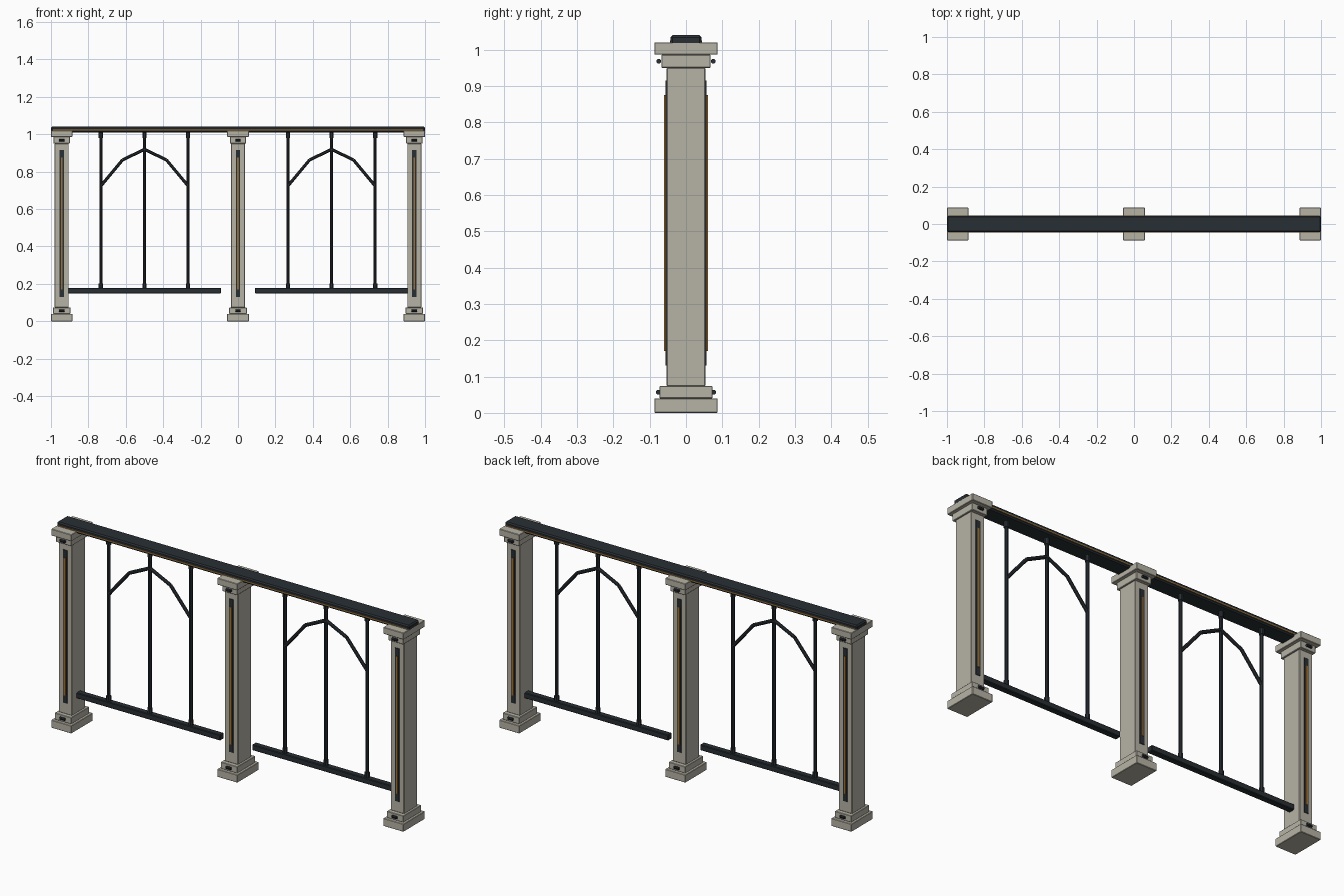
import bpy, bmesh, math
from mathutils import Vector

if "Cube" in bpy.data.objects:
    bpy.data.objects.remove(bpy.data.objects["Cube"])


def material(name, color):
    m = bpy.data.materials.new(name)
    m.diffuse_color = (*color, 1)
    m.use_nodes = True
    m.node_tree.nodes["Principled BSDF"].inputs["Base Color"].default_value = m.diffuse_color
    return m


STONE = material("stone", (0.47, 0.45, 0.38))
IRON = material("dark_iron", (0.022, 0.028, 0.034))
GOLD = material("gold", (0.33, 0.17, 0.04))


def finish(name, bm, mat):
    me = bpy.data.meshes.new(name)
    bm.to_mesh(me)
    bm.free()
    me.materials.append(mat)
    ob = bpy.data.objects.new(name, me)
    bpy.context.collection.objects.link(ob)
    return ob


def box(name, x, y, z, mat, bevel=0.0):
    """Box given by (min, max) ranges on each axis."""
    bm = bmesh.new()
    bmesh.ops.create_cube(bm, size=1)
    for v in bm.verts:
        v.co = [r[0] if c < 0 else r[1] for c, r in zip(v.co, (x, y, z))]
    if bevel:
        bmesh.ops.bevel(bm, geom=bm.edges[:], offset=bevel, segments=1, affect='EDGES')
    return finish(name, bm, mat)


def rod(name, a, b, radius, mat, sides=8):
    """Straight faceted rod between two points."""
    a, b = Vector(a), Vector(b)
    bm = bmesh.new()
    bmesh.ops.create_cone(bm, cap_ends=True, segments=sides, radius1=radius,
                          radius2=radius, depth=(b - a).length)
    turn = (b - a).to_track_quat('Z', 'Y').to_matrix()
    spin = math.pi / sides
    for v in bm.verts:
        c, s = math.cos(spin), math.sin(spin)
        p = Vector((v.co.x * c - v.co.y * s, v.co.x * s + v.co.y * c, v.co.z))
        v.co = turn @ p + (a + b) / 2
    return finish(name, bm, mat)


def around(c, h):
    return (c - h, c + h)


# Stone posts: (part, half width, half depth, bottom, top)
BLOCKS = [("base", 0.0575, 0.087, 0, 0.04),
          ("base_step", 0.047, 0.073, 0.04, 0.074),
          ("shaft", 0.0375, 0.0535, 0.074, 0.95),
          ("neck", 0.043, 0.068, 0.95, 0.986),
          ("cap", 0.0575, 0.087, 0.986, 1.02)]
for px in (-0.9425, 0, 0.9425):
    for part, hx, hy, z0, z1 in BLOCKS:
        box("post_" + part, around(px, hx), around(0, hy), (z0, z1), STONE, 0.002)
    for s in (-1, 1):
        # Inlaid panel with gold strip on front and back
        box("post_panel", around(px, 0.012), around(s * 0.053, 0.004), (0.13, 0.915), IRON)
        box("post_gold_strip", around(px, 0.005), around(s * 0.056, 0.004), (0.17, 0.875), GOLD)
        # Small pins on the neck and base step
        for y, z in ((0.075, 0.968), (0.076, 0.057)):
            rod("post_pin", (px - 0.014, s * y, z), (px + 0.014, s * y, z), 0.007, IRON)

# Handrail with gold trim lines
box("handrail", (-1, 1), (-0.043, 0.043), (1.01, 1.04), IRON, 0.006)
for s in (-1, 1):
    box("handrail_gold_trim", (-0.99, 0.99), around(s * 0.042, 0.0025), (1.019, 1.025), GOLD)

# Two bays of ironwork between the posts
ARCH = [(-0.233, 0.724), (-0.117, 0.863), (0, 0.919), (0.117, 0.863), (0.233, 0.724)]
for bx in (-0.5, 0.5):
    inner, outer = sorted((bx - 0.41, bx + 0.41))
    box("bottom_rail", (inner, outer), (-0.016, 0.016), (0.149, 0.178), IRON, 0.003)
    for dx in (-0.233, 0, 0.233):
        x = bx + dx
        rod("baluster", (x, 0, 0.17), (x, 0, 1.015), 0.009, IRON)
        rod("baluster_foot", (x, 0, 0.175), (x, 0, 0.203), 0.0125, IRON)
        rod("baluster_collar", (x, 0, 0.98), (x, 0, 1.012), 0.0125, IRON)
    for (x0, z0), (x1, z1) in zip(ARCH, ARCH[1:]):
        rod("arch_bar", (bx + x0, 0, z0), (bx + x1, 0, z1), 0.009, IRON)
